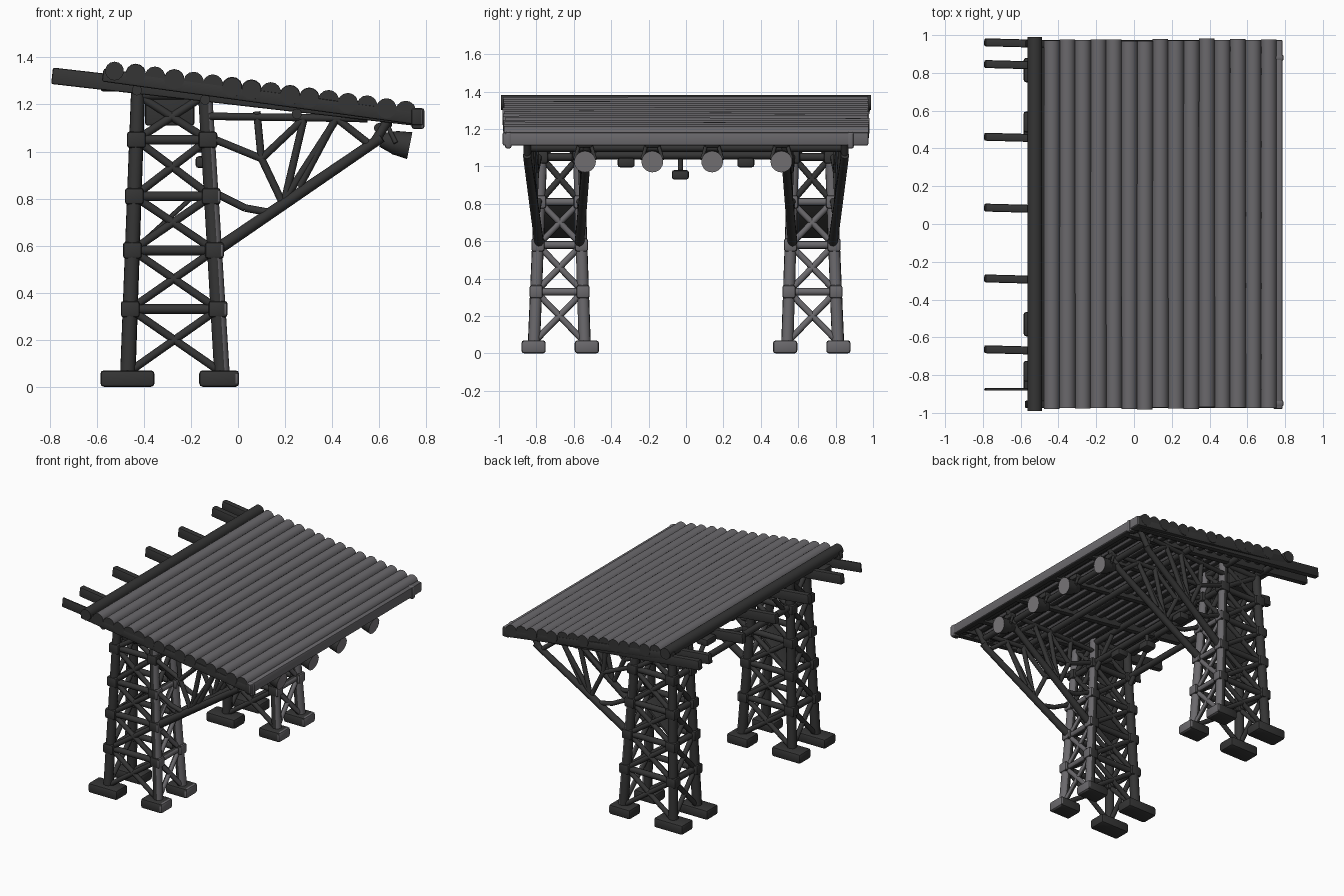
import bpy, bmesh, random
from mathutils import Vector, Matrix

random.seed(3)
if "Cube" in bpy.data.objects:
    bpy.data.objects.remove(bpy.data.objects["Cube"], do_unlink=True)


def material(name, rgb):
    m = bpy.data.materials.new(name)
    m.use_nodes = True
    m.diffuse_color = (*rgb, 1)
    m.node_tree.nodes["Principled BSDF"].inputs["Base Color"].default_value = (*rgb, 1)
    return m


DARK = material("dark timber", (0.035, 0.035, 0.035))
PALE = material("weathered grey", (0.145, 0.14, 0.15))
LENS = material("lamp glass", (0.2, 0.19, 0.2))


def rod(bm, a, b, r, r2=None, sides=10):
    a, b = Vector(a), Vector(b)
    d = b - a
    mat = Matrix.Translation((a + b) / 2) @ d.to_track_quat('Z', 'Y').to_matrix().to_4x4()
    bmesh.ops.create_cone(bm, cap_ends=True, segments=sides, radius1=r,
                          radius2=r if r2 is None else r2, depth=d.length, matrix=mat)


def block(bm, c, size, bevel=0.012, rot=None):
    mat = Matrix.Translation(c) @ (rot or Matrix()) @ Matrix.Diagonal((*size, 1))
    verts = bmesh.ops.create_cube(bm, size=1, matrix=mat)["verts"]
    if bevel:
        edges = list({e for v in verts for e in v.link_edges})
        bmesh.ops.bevel(bm, geom=edges, offset=bevel, segments=2, affect='EDGES', profile=0.5)


def beam(bm, a, b, width, height):
    a, b = Vector(a), Vector(b)
    rot = (b - a).to_track_quat('X', 'Z').to_matrix().to_4x4()
    block(bm, (a + b) / 2, ((b - a).length, width, height), 0.008, rot)


def finish(name, bm, mats, rule=None):
    bm.normal_update()
    for f in bm.faces:
        f.smooth = True
        if rule:
            f.material_index = rule(f)
    me = bpy.data.meshes.new(name)
    bm.to_mesh(me)
    bm.free()
    for m in mats:
        me.materials.append(m)
    ob = bpy.data.objects.new(name, me)
    bpy.context.collection.objects.link(ob)
    bpy.ops.object.select_all(action='DESELECT')
    bpy.context.view_layer.objects.active = ob
    ob.select_set(True)
    bpy.ops.object.shade_smooth_by_angle(angle=0.7)
    return ob


def sun_faded(f):
    # weathering on the outward side of the lower frames
    c = f.calc_center_median()
    return int(f.normal.x > 0.35 and c.z < 0.9 and c.x > -0.25)


def roof_z(x):
    return 1.27 - 0.137 * x


# tower leg position at height z: sx picks back/front pair, sy inner/outer
def leg(side, back, outer, z):
    t = z / 1.25
    x = -0.47 + 0.045 * t if back else -0.065 - 0.075 * t
    y = 0.815 - 0.05 * t if outer else 0.54 + 0.04 * t
    return Vector((x, side * y, z))


LEVELS = [0.06, 0.33, 0.58, 0.81, 1.05, 1.24]
CORNERS = [(True, True), (True, False), (False, False), (False, True)]

for side, label in ((-1, "front"), (1, "rear")):
    # legs with collars
    bm = bmesh.new()
    for c in CORNERS:
        rod(bm, leg(side, *c, 0.04), leg(side, *c, 1.25), 0.033, 0.03)
        for z in LEVELS[1:5]:
            block(bm, leg(side, *c, z), (0.08, 0.07, 0.07))
    finish(label + "_tower_legs", bm, [DARK, PALE], sun_faded)

    # footings
    bm = bmesh.new()
    for c in CORNERS:
        p = leg(side, *c, 0)
        dx = 0.23 if c[0] else 0.17
        block(bm, (p.x - 0.015 * (p.x > -0.3), p.y + side * (0.0 if c[1] else -0.01), 0.035),
              (dx, 0.13, 0.07), 0.015)
    finish(label + "_tower_footings", bm, [DARK, PALE], sun_faded)

    # girts and cross bracing on all four sides
    bm = bmesh.new()
    for c, d in zip(CORNERS, CORNERS[1:] + CORNERS[:1]):
        for i, z in enumerate(LEVELS):
            if i:
                rod(bm, leg(side, *c, z), leg(side, *d, z), 0.021)
                low = LEVELS[i - 1]
                rod(bm, leg(side, *c, low), leg(side, *d, z), 0.017)
                rod(bm, leg(side, *d, low), leg(side, *c, z), 0.017)
    finish(label + "_tower_bracing", bm, [DARK, PALE], sun_faded)

    # boarded panels inside the tower
    bm = bmesh.new()
    beam(bm, (-0.40, side * 0.66, 0.62), (-0.19, side * 0.66, 0.81), 0.2, 0.02)
    block(bm, (-0.29, side * 0.67, 1.19), (0.21, 0.2, 0.16))
    block(bm, (-0.54, side * 0.66 - 0.12, 1.28), (0.09, 0.11, 0.05))
    finish(label + "_tower_panels", bm, [DARK])

    # cantilever trusses, splayed away from the tower
    bm = bmesh.new()
    for y0, y1 in ((0.785, 0.85), (0.57, 0.53)):
        def P(x, z):
            t = max(0, min(1, (x + 0.07) / 0.67))
            return Vector((x, side * (y0 + (y1 - y0) * t), z))
        rod(bm, P(-0.08, 0.59), P(0.61, 1.06), 0.026, 0.022)
        rod(bm, P(-0.12, 1.15), P(0.55, 1.14), 0.016)
        rod(bm, P(0.58, 1.04), P(0.66, 1.17), 0.02)
        web = [(-0.12, 1.06), (0.10, 0.97), (0.28, 1.14), (0.20, 0.80), (0.42, 1.14), (0.56, 1.03)]
        for a, b in zip(web, web[1:]):
            rod(bm, P(*a), P(*b), 0.016)
        for a, b in (((0.08, 1.17), (0.10, 0.96)), ((0.10, 0.97), (0.19, 0.78)),
                     ((0.42, 1.15), (0.26, 0.85)), ((-0.09, 0.82), (0.03, 0.76)),
                     ((0.03, 0.76), (0.14, 0.74))):
            rod(bm, P(*a), P(*b), 0.016)
    finish(label + "_truss", bm, [DARK])

# roof covering of rounded logs
bm = bmesh.new()
COUNT = 15
for i in range(COUNT):
    x = -0.435 + i * 0.082
    w = random.uniform(-0.006, 0.006)
    rod(bm, (x, -0.975 + w, roof_z(x)), (x, 0.975 + w, roof_z(x)),
        0.043 + w / 4, 0.043 - w / 4, 14)
finish("roof_logs", bm, [DARK, PALE], lambda f: int(f.normal.z > 0.1 or f.normal.x > 0.6))

# ridge pole at the high edge
bm = bmesh.new()
rod(bm, (-0.525, -0.99, 1.342), (-0.525, 0.99, 1.342), 0.04, 0.04, 14)
finish("ridge_pole", bm, [DARK])

# deck under the logs, with edge beams
bm = bmesh.new()
beam(bm, (-0.53, 0, roof_z(-0.53) - 0.015), (0.76, 0, roof_z(0.76) - 0.015), 1.93, 0.02)
for y in (-0.955, 0.955):
    beam(bm, (-0.575, y, 1.325), (0.77, y, 1.14), 0.04, 0.055)
finish("roof_deck", bm, [DARK])

# low edge beam
bm = bmesh.new()
beam(bm, (0.762, -0.98, 1.147), (0.762, 0.975, 1.147), 0.05, 0.07)
for y in (-0.95, 0.88):
    block(bm, (0.765, y, 1.14), (0.055, 0.035, 0.09))
finish("eave_beam", bm, [DARK, PALE], lambda f: int(f.normal.x > 0.3 or f.normal.z > 0.5))

# rafters jutting out past the high edge
bm = bmesh.new()
for y in (0.95, 0.835, 0.45, 0.075, -0.3, -0.675):
    beam(bm, (-0.79, y + 0.012, 1.322), (0.75, y - 0.03, 1.145), 0.042, 0.07)
beam(bm, (-0.79, -0.875, 1.322), (0.75, -0.875, 1.145), 0.015, 0.07)
finish("rafters", bm, [DARK])

# purlins and tie beams spanning between the towers
bm = bmesh.new()
for x, z, y in ((-0.43, 1.26, 0.93), (-0.14, 1.22, 0.93), (0.25, 1.16, 0.9),
                (0.6, 1.1, 0.86), (-0.13, 1.06, 0.56), (-0.43, 1.06, 0.56)):
    rod(bm, (x, -y, z), (x, y, z), 0.022)
for s in (-1, 1):
    for x in (-0.13, -0.43):
        rod(bm, (x, s * 0.57, 0.98), (x, s * 0.38, 1.2), 0.016)
finish("cross_beams", bm, [DARK])

# small fittings hung from the tie beam
bm = bmesh.new()
for y, z in ((-0.32, 1.02), (0.32, 1.02), (-0.03, 0.955)):
    block(bm, (-0.14, y, z), (0.08, 0.09, 0.05))
    rod(bm, (-0.14, y, z), (-0.14, y, 1.08), 0.014)
finish("hanging_fittings", bm, [DARK])

# floodlights under the low edge
for n, y in enumerate((-0.54, -0.18, 0.14, 0.51)):
    bm = bmesh.new()
    tip = Vector((0.73, y, 1.025))
    axis = Vector((1, 0, -0.2)).normalized()
    rod(bm, tip - axis * 0.07, tip, 0.05, 0.058, 20)
    rod(bm, tip - axis * 0.125, tip - axis * 0.07, 0.03, 0.048, 20)
    for s in (-1, 1):
        rod(bm, tip - axis * 0.06 + Vector((0, s * 0.055, 0)), (0.63, y + s * 0.03, 1.12), 0.01)
    block(bm, (0.63, y, 1.12), (0.05, 0.08, 0.04))
    finish("floodlight_%d" % (n + 1), bm, [DARK, LENS],
           lambda f: int(f.normal.dot(axis) > 0.95 and f.calc_center_median().x > 0.71))
